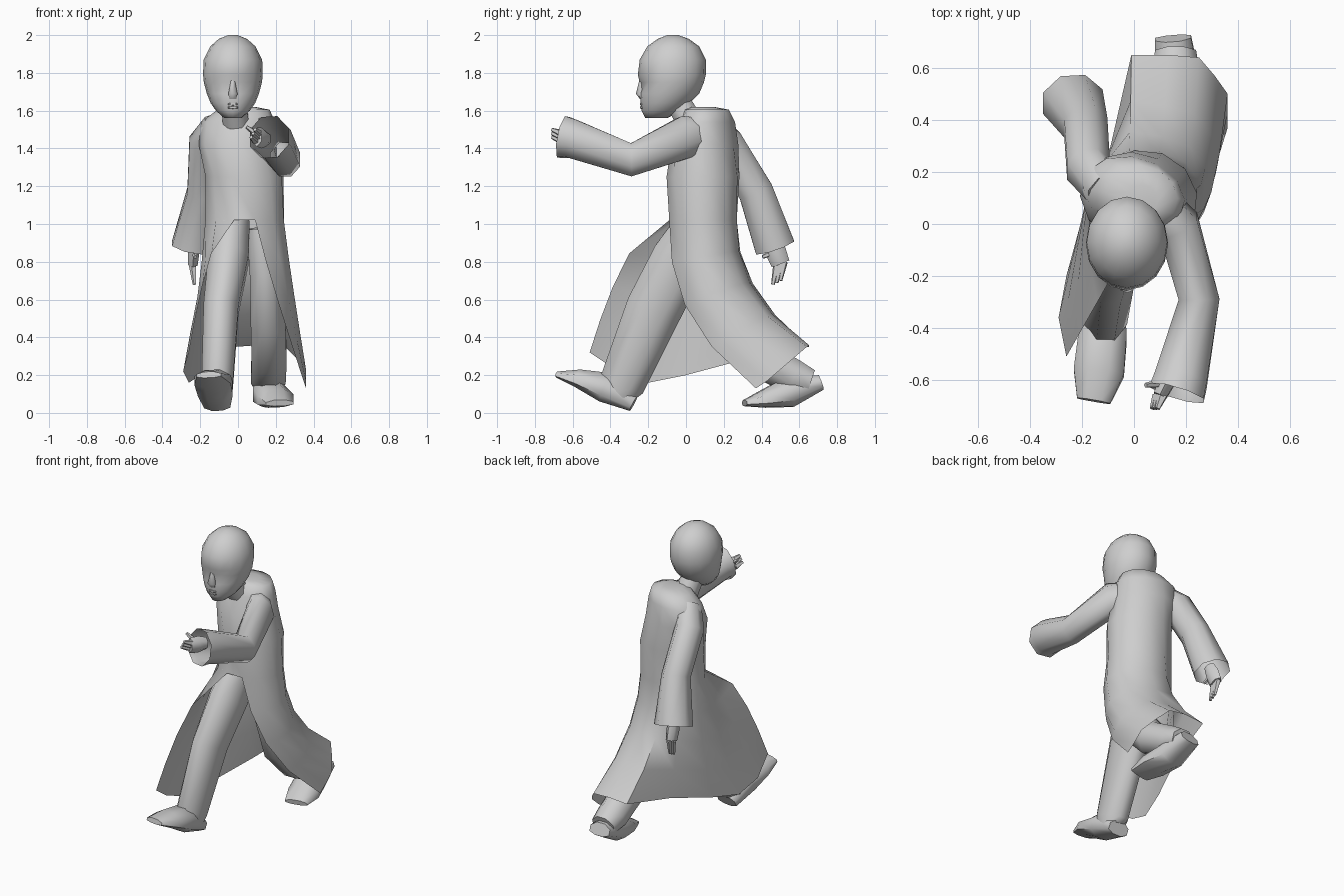
import bpy
import bmesh
from math import sin, cos, pi, radians
from mathutils import Vector

default_cube = bpy.data.objects.get("Cube")
if default_cube:
    bpy.data.objects.remove(default_cube, do_unlink=True)

# Single plain grey material
grey = bpy.data.materials.new("plain grey")
grey.use_nodes = True
grey_value = (0.62, 0.62, 0.62, 1)
grey.diffuse_color = grey_value
grey.node_tree.nodes["Principled BSDF"].inputs["Base Color"].default_value = grey_value


def finish(name, bm, angle=65):
    """Turn a bmesh into a named, smooth shaded object."""
    bmesh.ops.recalc_face_normals(bm, faces=bm.faces)
    mesh = bpy.data.meshes.new(name)
    bm.to_mesh(mesh)
    bm.free()
    mesh.materials.append(grey)
    obj = bpy.data.objects.new(name, mesh)
    bpy.context.collection.objects.link(obj)
    bpy.ops.object.select_all(action="DESELECT")
    obj.select_set(True)
    bpy.context.view_layer.objects.active = obj
    bpy.ops.object.shade_smooth_by_angle(angle=radians(angle))


def bridge(bm, lower, upper, closed=True):
    """Join two rows of vertices with quads."""
    count = len(lower)
    for i in range(count if closed else count - 1):
        j = (i + 1) % count
        bm.faces.new((lower[i], lower[j], upper[j], upper[i]))


def loft(bm, rows, cap_start=False, cap_end=False):
    rings = [[bm.verts.new(p) for p in row] for row in rows]
    for lower, upper in zip(rings, rings[1:]):
        bridge(bm, lower, upper)
    if cap_start:
        bm.faces.new(rings[0][::-1])
    if cap_end:
        bm.faces.new(rings[-1])
    return rings


def limb_rows(stations, sides, floor=-1.0):
    """Elliptical sections across a path of (x, y, z, half width, half depth)."""
    centres = [Vector(s[:3]) for s in stations]
    rows = []
    for i, station in enumerate(stations):
        before, after = centres[max(i - 1, 0)], centres[min(i + 1, len(centres) - 1)]
        along = (after - before).normalized()
        side = Vector((1, 0, 0))
        side = (side - along * side.dot(along)).normalized()
        up = along.cross(side)
        row = []
        for k in range(sides):
            a = 2 * pi * (k + 0.5) / sides
            row.append(centres[i] + side * cos(a) * station[3]
                       + up * max(sin(a), floor) * station[4])
        rows.append(row)
    return rows


def limb(name, stations, sides=8, floor=-1.0, caps=(True, True)):
    bm = bmesh.new()
    loft(bm, limb_rows(stations, sides, floor), *caps)
    finish(name, bm)


# Coat: closed torso rings, then an open skirt flaring from the waist
COLUMNS = 12


def torso_ring(x, y, z, rx, ry, twist):
    ring = []
    for k in range(COLUMNS):
        a = -pi / 2 - 2 * pi * (k + 0.5) / COLUMNS
        px, py = rx * cos(a), ry * sin(a)
        ring.append(Vector((x + px * cos(twist) - py * sin(twist),
                            y + px * sin(twist) + py * cos(twist), z)))
    return ring


waist = torso_ring(0.035, 0.09, 1.02, 0.215, 0.185, 0)
torso = [
    waist,
    torso_ring(0.035, 0.09, 1.25, 0.21, 0.195, -0.1),
    torso_ring(0, 0.1, 1.42, 0.21, 0.175, -0.25),
    torso_ring(0, 0.115, 1.54, 0.2, 0.14, -0.3),
    torso_ring(0.03, 0.11, 1.605, 0.14, 0.115, -0.3),
    torso_ring(0.03, 0.09, 1.62, 0.06, 0.06, -0.3),
]
hem = [(-0.26, -0.51, 0.32), (-0.29, -0.36, 0.22), (-0.26, -0.2, 0.16),
       (-0.2, 0, 0.2), (-0.09, 0.3, 0.28), (-0.01, 0.65, 0.35),
       (0.13, 0.65, 0.36), (0.25, 0.64, 0.35), (0.31, 0.57, 0.29),
       (0.36, 0.5, 0.23), (0.36, 0.43, 0.17), (0.36, 0.37, 0.13)]
bm = bmesh.new()
rings = loft(bm, torso, cap_end=True)
above = rings[0]
for drop in (0.25, 0.5, 0.75, 1):
    row = []
    for k, (top, low) in enumerate(zip(waist, hem)):
        # The leading panel bows outward, the trailing one sweeps back late
        bow = 0.5 + 2 * min(1, k / 6)
        row.append(bm.verts.new((top.x + (low[0] - top.x) * drop ** min(bow, 1.1),
                                 top.y + (low[1] - top.y) * drop ** bow,
                                 top.z + (low[2] - top.z) * drop)))
    bridge(bm, row, above, closed=False)
    above = row
finish("long_coat", bm)

# Sleeves, open at the cuffs
limb("left_sleeve", [(0.07, 0.1, 1.48, 0.08, 0.09), (0.17, 0, 1.46, 0.085, 0.12),
                     (0.25, -0.29, 1.34, 0.085, 0.095), (0.18, -0.6, 1.45, 0.11, 0.11),
                     (0.165, -0.65, 1.46, 0.115, 0.12)], caps=(True, False))
limb("right_sleeve", [(-0.11, 0.13, 1.52, 0.08, 0.08), (-0.175, 0.21, 1.43, 0.09, 0.1),
                      (-0.185, 0.37, 1.17, 0.09, 0.1), (-0.235, 0.47, 0.88, 0.125, 0.115)],
     caps=(True, False))

# Trousers
limb("right_trouser_leg", [(-0.03, 0.07, 1, 0.1, 0.13), (-0.05, -0.03, 0.82, 0.115, 0.16),
                           (-0.09, -0.17, 0.55, 0.1, 0.16), (-0.11, -0.34, 0.15, 0.09, 0.13),
                           (-0.11, -0.36, 0.09, 0.08, 0.09)])
limb("left_trouser_leg", [(0.12, 0.11, 0.98, 0.08, 0.1), (0.145, 0.12, 0.75, 0.09, 0.12),
                          (0.16, 0.21, 0.47, 0.1, 0.12), (0.165, 0.38, 0.29, 0.1, 0.11),
                          (0.16, 0.57, 0.19, 0.1, 0.1), (0.16, 0.66, 0.16, 0.085, 0.075)])

# Shoes with flattened soles
limb("right_shoe", [(-0.11, -0.28, 0.045, 0.075, 0.055), (-0.12, -0.43, 0.125, 0.1, 0.1),
                    (-0.135, -0.57, 0.175, 0.105, 0.06), (-0.155, -0.68, 0.2, 0.07, 0.02)],
     floor=-0.7)
limb("left_shoe", [(0.15, 0.715, 0.155, 0.075, 0.05), (0.165, 0.55, 0.1, 0.095, 0.1),
                   (0.2, 0.42, 0.07, 0.105, 0.06), (0.22, 0.31, 0.05, 0.08, 0.02)],
     floor=-0.7)


# Hands: a palm with tapered digits reaching out from the knuckles
def hand(name, wrist, knuckles, spread, reach, thumb):
    wrist, knuckles = Vector(wrist), Vector(knuckles)
    spread, reach, thumb = Vector(spread), Vector(reach), Vector(thumb)
    bm = bmesh.new()
    middle = wrist.lerp(knuckles, 0.5)
    palm = [(*wrist, 0.03, 0.04), (*middle, 0.035, 0.055), (*knuckles, 0.03, 0.05)]
    loft(bm, limb_rows(palm, 6), True, True)
    digits = [(knuckles + spread * i, knuckles + spread * i + reach) for i in (-1, 0, 1)]
    digits.append((middle, middle + thumb))
    for root, tip in digits:
        path = [(*root, 0.02, 0.02), (*tip, 0.01, 0.01)]
        loft(bm, limb_rows(path, 5), True, True)
    finish(name, bm)


hand("left_hand", (0.15, -0.56, 1.45), (0.1, -0.66, 1.46),
     (0.01, 0, 0.02), (-0.02, -0.05, 0.02), (-0.08, -0.01, 0.06))
hand("right_hand", (-0.23, 0.45, 0.92), (-0.24, 0.5, 0.79),
     (0, 0.02, 0.01), (0.01, -0.02, -0.1), (0.01, -0.07, -0.03))

# Head: stacked sections of (height, front, back, half width)
HEAD_X = -0.027
SIDES = 16
profile = [(1.56, -0.215, -0.1, 0.045), (1.6, -0.235, -0.02, 0.09),
           (1.64, -0.24, 0.02, 0.118), (1.69, -0.245, 0.07, 0.138),
           (1.75, -0.245, 0.095, 0.154), (1.79, -0.255, 0.105, 0.158),
           (1.87, -0.245, 0.105, 0.155), (1.94, -0.205, 0.07, 0.12),
           (1.98, -0.15, 0.015, 0.075), (2, -0.1, -0.04, 0.025)]
rows = []
for z, front, back, half in profile:
    middle, depth = (front + back) / 2, (back - front) / 2
    row = []
    for k in range(SIDES):
        a = 2 * pi * k / SIDES - pi / 2
        point = Vector((HEAD_X + half * cos(a), middle + depth * sin(a), z))
        off_centre = abs(point.x - HEAD_X)
        if z == 1.75 and sin(a) < -0.8 and off_centre > 0.03:
            point.y += 0.022  # eye sockets
        row.append(point)
    rows.append(row)
bm = bmesh.new()
loft(bm, rows, True, True)
finish("head", bm)

# Nose and lips
limb("nose", [(HEAD_X, -0.235, 1.76, 0.012, 0.012), (HEAD_X, -0.245, 1.69, 0.028, 0.02),
              (HEAD_X, -0.235, 1.665, 0.022, 0.01)], sides=6)
for lip, height in (("upper_lip", 1.635), ("lower_lip", 1.617)):
    limb(lip, [(HEAD_X, -0.22, height, 0.035, 0.01), (HEAD_X, -0.244, height, 0.025, 0.006)],
         sides=6)

# Neck
limb("neck", [(HEAD_X, -0.05, 1.66, 0.07, 0.07), (-0.01, 0.02, 1.54, 0.075, 0.075)])
